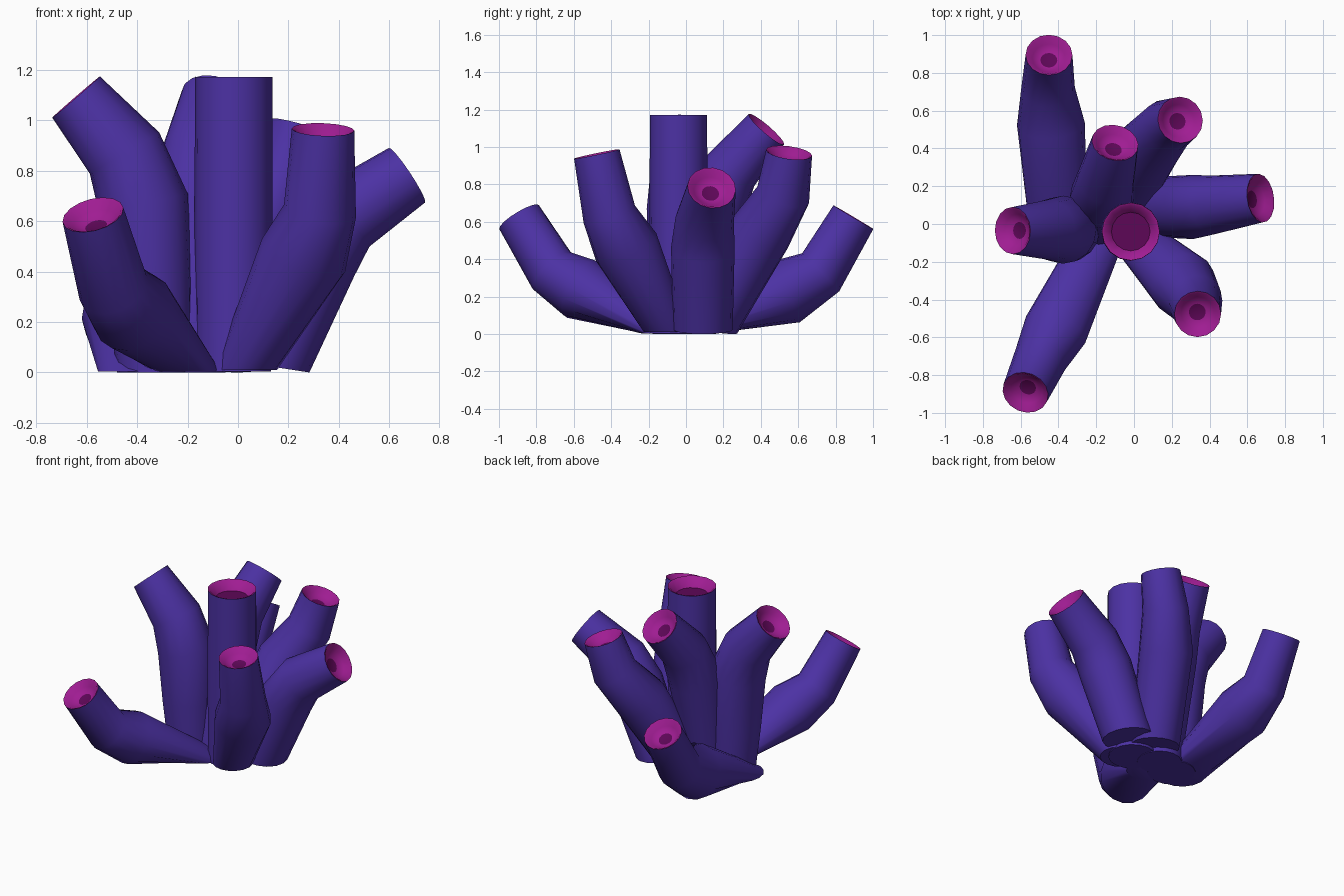
import bpy, bmesh, math
from mathutils import Vector

if "Cube" in bpy.data.objects:
    bpy.data.objects.remove(bpy.data.objects["Cube"])

SIDES = 16
Z = Vector((0, 0, 1))


def material(name, rgb):
    m = bpy.data.materials.new(name)
    m.diffuse_color = (*rgb, 1)
    m.use_nodes = True
    m.node_tree.nodes["Principled BSDF"].inputs["Base Color"].default_value = m.diffuse_color
    return m


MATS = [material("violet_skin", (0.072, 0.031, 0.37)),
        material("magenta_mouth", (0.35, 0.012, 0.29)),
        material("dark_throat", (0.11, 0.002, 0.095))]


def ring(bm, centre, normal, r):
    """Circle of vertices facing along normal."""
    q = Z.rotation_difference(normal)
    return [bm.verts.new(centre + q @ Vector((r * math.cos(a), r * math.sin(a), 0)))
            for a in (2 * math.pi * i / SIDES for i in range(SIDES))]


def bridge(bm, a, b, mat):
    for i in range(SIDES):
        j = (i + 1) % SIDES
        f = bm.faces.new((a[i], a[j], b[j], b[i]))
        f.material_index = mat
        f.smooth = True


def tube(name, points, mouth, lean=0.0):
    """Tube through (x, y, z, radius) points, with a cup in the tip.
    mouth = list of (radius factor, depth) steps; the last one is the throat.
    lean = how far the foot tilts from level towards the tube's direction."""
    bm = bmesh.new()
    pos = [Vector(p[:3]) for p in points]
    dirs = [(b - a).normalized() for a, b in zip(pos, pos[1:])]
    foot = Z.lerp(dirs[0], lean).normalized()
    pos[0].z += points[0][3] * math.sin(foot.angle(Z))   # keep the foot above ground
    normals = [foot] + [(a + b).normalized() for a, b in zip(dirs, dirs[1:])] + [dirs[-1]]
    rings = [ring(bm, c, n, p[3]) for c, n, p in zip(pos, normals, points)]
    bm.faces.new(rings[0][::-1])                      # foot
    for a, b in zip(rings, rings[1:]):                # body
        bridge(bm, a, b, 0)
    last = rings[-1]
    for factor, depth in mouth:                       # cup
        nxt = ring(bm, pos[-1] - normals[-1] * depth, normals[-1], points[-1][3] * factor)
        bridge(bm, last, nxt, 1)
        last = nxt
    bm.faces.new(last).material_index = 2             # throat
    me = bpy.data.meshes.new(name)
    bm.to_mesh(me)
    bm.free()
    for m in MATS:
        me.materials.append(m)
    ob = bpy.data.objects.new(name, me)
    bpy.context.collection.objects.link(ob)
    bpy.ops.object.select_all(action='DESELECT')
    ob.select_set(True)
    bpy.context.view_layer.objects.active = ob
    bpy.ops.object.shade_smooth_by_angle(angle=math.radians(45))


SMALL = [(0.92, 0.004), (0.70, 0.035), (0.36, 0.055)]
WIDE = [(0.92, 0.004), (0.67, 0.06)]

# central upright tube
tube("centre_tube", [(-0.02, -0.04, 0.004, 0.15), (-0.018, -0.04, 0.6, 0.155),
                     (-0.017, -0.04, 1.172, 0.153)], WIDE)

# surrounding bent tubes: foot lean, then path points
BRANCHES = {
    "left_tube": (0, [(-0.33, -0.03, 0, 0.15), (-0.35, -0.03, 0.33, 0.17),
                      (-0.375, -0.03, 0.67, 0.18), (-0.45, -0.03, 0.87, 0.16),
                      (-0.642, -0.035, 1.092, 0.125)]),
    "back_left_tube": (0, [(-0.40, -0.01, 0.004, 0.155), (-0.44, 0.53, 0.225, 0.18),
                           (-0.455, 0.72, 0.33, 0.142), (-0.45, 0.895, 0.625, 0.124)]),
    "back_tube": (0, [(-0.19, 0.02, 0, 0.14), (-0.17, 0.14, 0.65, 0.17),
                      (-0.15, 0.235, 0.87, 0.152), (-0.10, 0.43, 1.095, 0.125)]),
    "back_right_tube": (0.3, [(-0.07, 0.12, 0, 0.155), (0.07, 0.395, 0.54, 0.17),
                              (0.18, 0.52, 0.745, 0.145), (0.245, 0.551, 0.97, 0.124)]),
    "right_tube": (0.4, [(0.125, 0.09, 0, 0.16), (0.31, 0.09, 0.46, 0.17),
                         (0.41, 0.10, 0.61, 0.157), (0.67, 0.137, 0.782, 0.13)]),
    "front_right_tube": (0, [(0.03, -0.10, 0.01, 0.125), (0.26, -0.32, 0.465, 0.178),
                             (0.325, -0.41, 0.64, 0.145), (0.337, -0.477, 0.963, 0.124)]),
    "front_left_tube": (0, [(-0.20, -0.11, 0.004, 0.13), (-0.415, -0.56, 0.24, 0.172),
                            (-0.495, -0.715, 0.335, 0.142), (-0.575, -0.892, 0.625, 0.124)]),
}
for name, (lean, pts) in BRANCHES.items():
    tube(name, pts, SMALL, lean)
